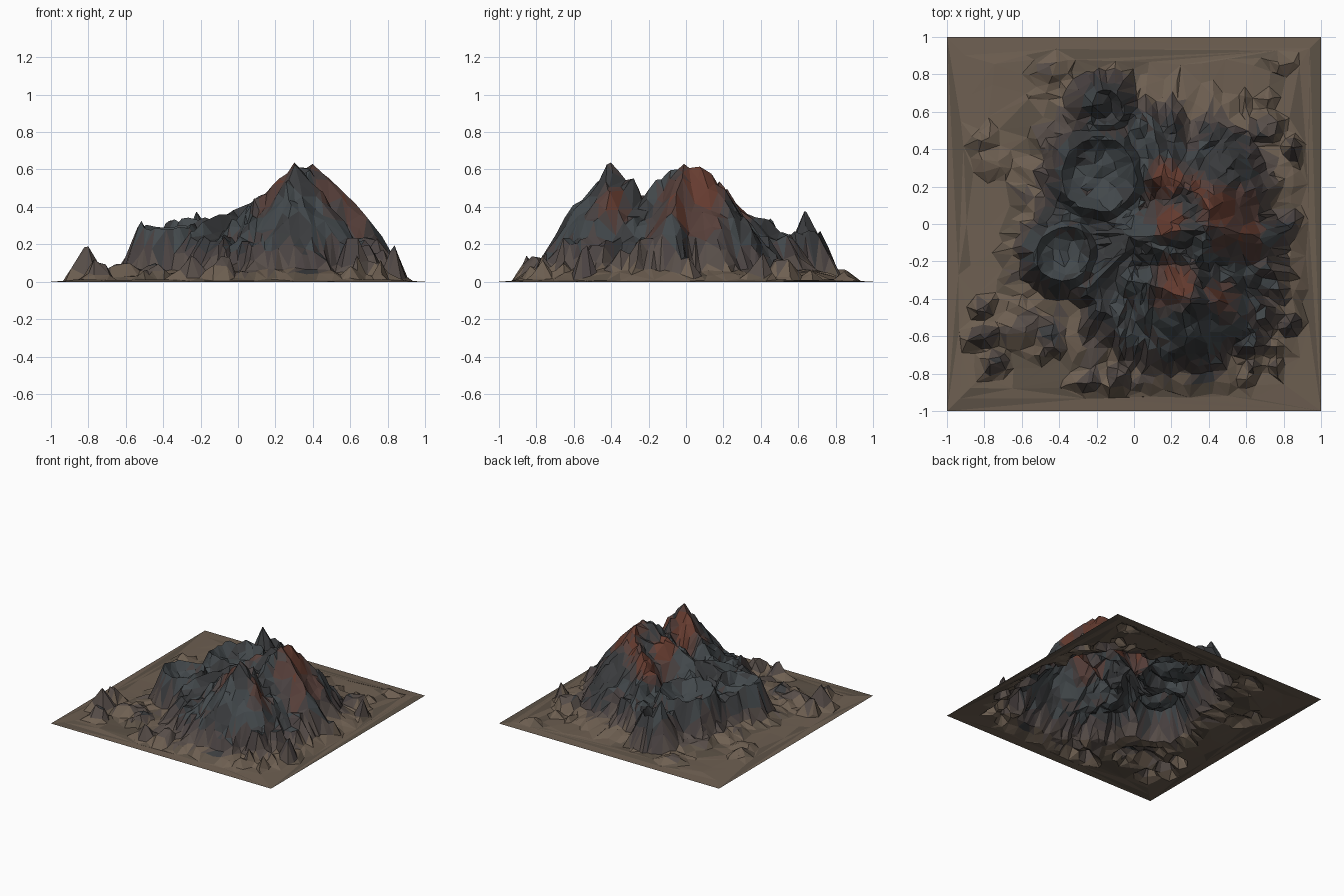
import bpy, bmesh, math
from mathutils import Vector, noise

if "Cube" in bpy.data.objects:
    bpy.data.objects.remove(bpy.data.objects["Cube"])

# Key summits and ridge nodes (x, y, height)
A, B, C = (.31, -.41, .62), (.38, -.02, .63), (.39, .12, .59)
SADDLE, WEST, EAST = (.36, -.22, .48), (0, -.08, .38), (.64, -.06, .38)
NORTH = (.18, .26, .42)
RIDGES = [(A, SADDLE), (SADDLE, B), (B, C), (B, EAST), (C, NORTH), (B, WEST), (A, (0, -.3, .36)),
          (SADDLE, WEST), (A, (.5, -.6, .24)), (A, (.1, -.68, .15)), (A, (.3, -.68, .17)),
          (C, (.58, .4, .19)), (NORTH, (.08, .58, .22)), (EAST, (.77, -.16, .16)),
          (WEST, (-.25, -.33, .26))]

# Craters: x, y, radius, rim height, floor height
CRATERS = [(-.38, -.15, .14, .285, .19), (-.19, .26, .19, .32, .21), (-.15, .62, .1, .27, .15)]

# Foot of the massif: (angle, radius) around its middle
MID = (.12, -.05)
FOOT = [(0, .69), (45, .68), (90, .7), (120, .78), (150, .69), (180, .71), (210, .68),
        (225, .64), (270, .72), (315, .8), (340, .75), (360, .69)]

# Outlying rocks: x, y, height, radius
ROCKS = [(-.81, -.6, .15, .09), (-.83, -.45, .12, .07), (-.76, -.74, .09, .09), (-.6, -.56, .07, .13),
         (-.45, -.6, .09, .1), (-.25, -.84, .09, .08), (-.08, -.82, .13, .09), (.63, -.62, .2, .13),
         (.84, -.54, .14, .07), (.84, .4, .11, .07), (.7, .5, .15, .1), (.83, .0, .1, .07),
         (-.82, .45, .05, .07), (-.77, .33, .05, .08), (-.45, .82, .04, .1), (.72, .67, .04, .05),
         (.78, .87, .03, .06), (.6, -.82, .05, .07)]


def clamp(t):
    return max(0.0, min(1.0, t))


def smooth(t):
    t = clamp(t)
    return t * t * (3 - 2 * t)


def n(x, y, f, seed=0):
    return noise.noise(Vector((x * f, y * f, seed + .37)))


def foot_radius(a):
    for (a0, r0), (a1, r1) in zip(FOOT, FOOT[1:]):
        if a <= a1:
            return r0 + (r1 - r0) * smooth((a - a0) / (a1 - a0))
    return FOOT[0][1]


def ridge_height(x, y):
    best = 0
    for (x0, y0, z0), (x1, y1, z1) in RIDGES:
        dx, dy = x1 - x0, y1 - y0
        t = clamp(((x - x0) * dx + (y - y0) * dy) / (dx * dx + dy * dy))
        d = math.hypot(x - x0 - t * dx, y - y0 - t * dy)
        best = max(best, z0 + (z1 - z0) * t - 1.3 * d)
    return best


def height(x, y):
    # warped position gives irregular outlines
    wx, wy = x + .025 * n(x, y, 6, 1), y + .025 * n(x, y, 6, 5)
    ang = math.atan2(y - MID[1], x - MID[0])
    r = math.hypot(wx - MID[0], wy - MID[1])
    inside = foot_radius(math.degrees(ang) % 360) - r
    # radial gullies on the flanks
    gully = abs(noise.noise(Vector((math.cos(ang) * 4.5, math.sin(ang) * 4.5, r * 2.5)))) \
        + .4 * abs(noise.noise(Vector((math.cos(ang) * 10, math.sin(ang) * 10, r * 4))))
    inside += .07 - .18 * gully
    h = .045 * smooth((inside + .17) / .17)
    flank = clamp(inside / .15)
    h += flank * .17
    rz = ridge_height(wx, wy)
    if rz > h:
        h += (rz - h) * clamp((inside + .02) / .12)
    h += flank * (.02 - .08 * gully) * smooth(r / .25)
    # crater bowls
    for cx, cy, cr, rim, floor in CRATERS:
        d = math.hypot(wx - cx, wy - cy)
        a = math.atan2(wy - cy, wx - cx)
        top = rim + .03 * noise.noise(Vector((math.cos(a) * 2, math.sin(a) * 2, cx * 9)))
        if d < cr:
            bowl = floor + (top - floor) * (d / cr) ** 3
            h += (bowl - h) * (smooth((cr - d) / .02) if h > bowl else 1)
        else:
            g = abs(noise.noise(Vector((math.cos(a) * 3, math.sin(a) * 3, cy * 9))))
            h = max(h, top - (1.9 + 1.6 * g) * (d - cr))
    # tall horn on the rim of the rear crater
    h = max(h, .38 - 2.2 * math.hypot(x + .22, y - .64))
    # outlying rocks
    for cx, cy, z, cr in ROCKS:
        d = math.hypot(x - cx, y - cy) / cr * (1 + .7 * n(x, y, 11, cx))
        if d < 1.25:
            h = max(h, z * (1.0 - smooth(d / 1.25)) * (1.05 + .5 * n(x, y, 16, 8)) + .01)
    # fine roughness
    h += min(1, h * 5) * (.03 * n(x, y, 10, 2) + .02 * n(x, y, 20, 3))
    h += .007 * (1 + n(x, y, 5, 7))
    edge = max(abs(x), abs(y))
    return max(0, h) * smooth((.95 - edge) / .1) + .004 * smooth((1 - edge) / .1)


# Terrain sheet
bm = bmesh.new()
bmesh.ops.create_grid(bm, x_segments=120, y_segments=120, size=1)
for v in bm.verts:
    v.co.z = height(v.co.x, v.co.y)
bmesh.ops.triangulate(bm, faces=bm.faces[:])
mesh = bpy.data.meshes.new("volcanic_mountain")
bm.to_mesh(mesh)
bm.free()
terrain = bpy.data.objects.new("volcanic_mountain", mesh)
bpy.context.collection.objects.link(terrain)
bpy.context.view_layer.objects.active = terrain
terrain.select_set(True)

# Reduce to irregular low-poly facets
dec = terrain.modifiers.new("facets", 'DECIMATE')
dec.ratio = .09
bpy.ops.object.modifier_apply(modifier=dec.name)

# Colours, including in-between tints so that the rock types blend
COLOURS = [("soil", (.155, .115, .083)), ("dark_soil", (.11, .085, .062)), ("scree", (.095, .075, .066)),
           ("slate", (.056, .066, .072)), ("dark_slate", (.043, .045, .048)),
           ("rust", (.135, .046, .03)), ("dull_rust", (.095, .05, .042)), ("warm_slate", (.068, .055, .054))]
for name, rgb in COLOURS:
    m = bpy.data.materials.new(name)
    m.diffuse_color = (*rgb, 1)
    m.use_nodes = True
    m.node_tree.nodes["Principled BSDF"].inputs["Base Color"].default_value = m.diffuse_color
    mesh.materials.append(m)

RUST = [(.24, -.32, .18), (.47, .09, .18), (.22, .22, .17), (.33, .2, .14), (.55, -.08, .16),
        (.2, .04, .13), (.45, -.38, .12)]
for p in mesh.polygons:
    x, y, z = p.center
    k = n(x, y, 7, 4)
    heat = max(1 - math.hypot(x - cx, y - cy) / cr for cx, cy, cr in RUST) + .6 * k
    if heat > .6:
        i = 5
    elif heat > .35:
        i = 6
    elif heat > .12:
        i = 7
    elif z < .06 + .05 * k:
        i = 0 if k > -.2 else 1
    elif z < .12 + .12 * k:
        i = 2
    elif z < .2 + .15 * k and p.normal.z < .75:
        i = 7
    else:
        i = 3 if k > -.12 else 4
    p.material_index = i
    p.use_smooth = False
